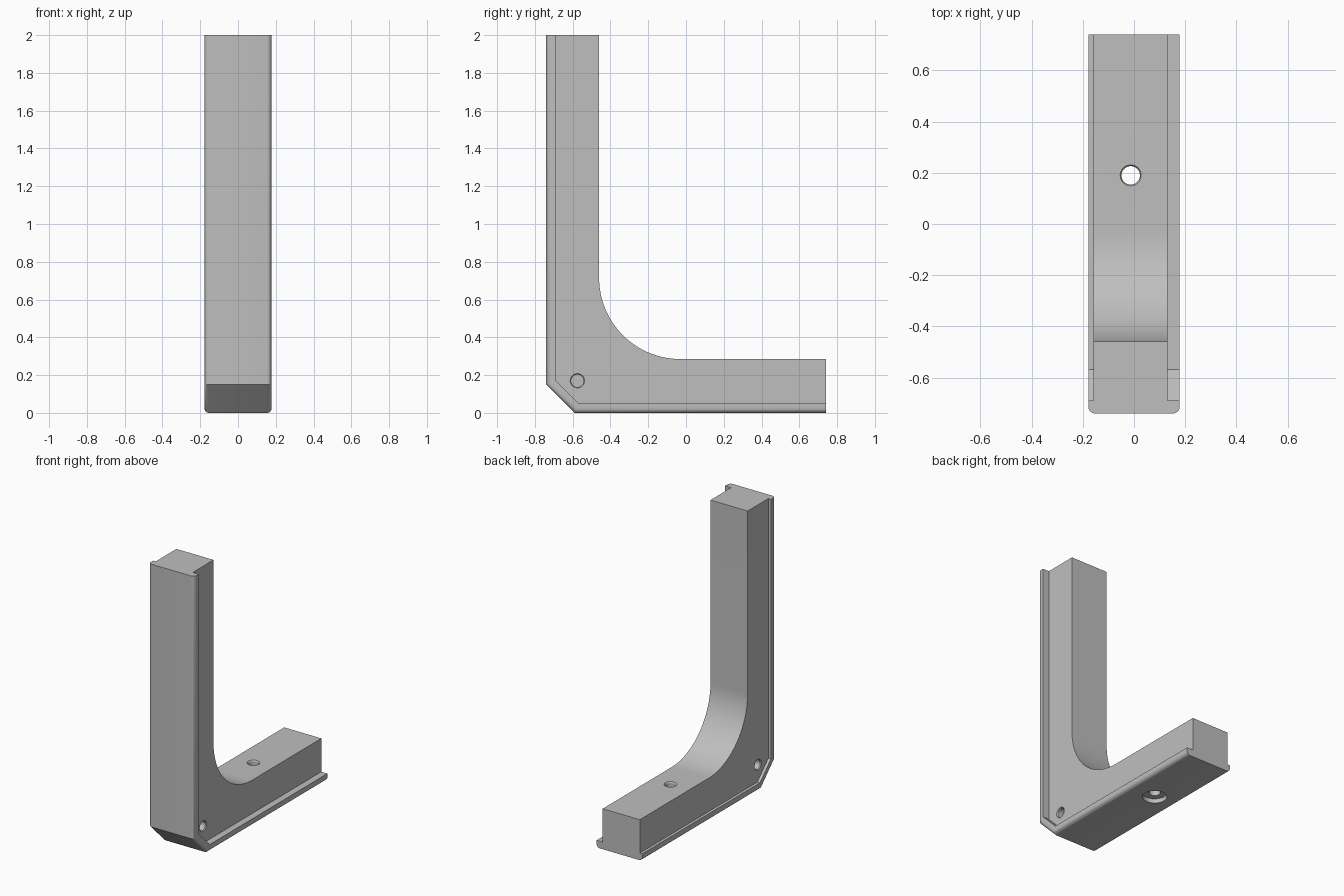
import bpy, bmesh, math
from mathutils import Matrix, Vector

cube = bpy.data.objects.get("Cube")
if cube:
    bpy.data.objects.remove(cube, do_unlink=True)

grey = bpy.data.materials.new("plain grey")
grey.use_nodes = True
grey.diffuse_color = (0.52, 0.52, 0.52, 1)
grey.node_tree.nodes["Principled BSDF"].inputs["Base Color"].default_value = grey.diffuse_color

HALF, BACK, TOP = 0.178, 0.74, 2.0
LIP = 0.05                       # thickness of the outer flange
INNER_L, INNER_R = 0.131, -0.158  # sides of the thick body


def add_object(name, bm):
    bmesh.ops.recalc_face_normals(bm, faces=bm.faces)
    mesh = bpy.data.meshes.new(name)
    bm.to_mesh(mesh)
    bm.free()
    mesh.materials.append(grey)
    ob = bpy.data.objects.new(name, mesh)
    bpy.context.collection.objects.link(ob)
    return ob


def prism(profile, x0, x1):
    """Extrude a (y, z) profile along x."""
    bm = bmesh.new()
    face = bm.faces.new([bm.verts.new((x0, y, z)) for y, z in profile])
    ext = bmesh.ops.extrude_face_region(bm, geom=[face])
    verts = [g for g in ext["geom"] if isinstance(g, bmesh.types.BMVert)]
    bmesh.ops.translate(bm, verts=verts, vec=(x1 - x0, 0, 0))
    return bm


def outer_path(d):
    """Outer L line with its chamfered corner, moved inwards by d."""
    k = d * math.tan(math.pi / 8)
    return [(-BACK + d, TOP), (-BACK + d, 0.15 + k), (-0.59 + k, d), (BACK, d)]


def bore(name, profile, place):
    """Turned cutter from (radius, height) pairs."""
    bm = bmesh.new()
    n = 40
    rings = [[bm.verts.new((r * math.cos(2 * math.pi * i / n),
                            r * math.sin(2 * math.pi * i / n), h))
              for i in range(n)] for r, h in profile]
    for a, b in zip(rings, rings[1:]):
        for i in range(n):
            j = (i + 1) % n
            bm.faces.new((a[i], a[j], b[j], b[i]))
    bm.faces.new(rings[0])
    bm.faces.new(rings[-1])
    bm.transform(place)
    ob = add_object(name, bm)
    ob.hide_render = True
    return ob


def combine(target, other, operation):
    mod = target.modifiers.new("combine", 'BOOLEAN')
    mod.operation, mod.solver, mod.object = operation, 'EXACT', other
    bpy.context.view_layer.objects.active = target
    bpy.ops.object.modifier_apply(modifier=mod.name)
    bpy.data.objects.remove(other, do_unlink=True)


# Thick L body with a large inner curve
R, CY, CZ = 0.43, -0.03, 0.715
curve = [(CY + R * math.cos(a), CZ + R * math.sin(a))
         for a in (math.pi * (1.5 - 0.5 * i / 32) for i in range(33))]
body = outer_path(0.025) + [(BACK, CZ - R)] + curve + [(CY - R, TOP)]
bracket = add_object("corner_bracket", prism(body, INNER_R, INNER_L))

# Wider outer flange with rounded long edges
bm = prism(outer_path(0) + outer_path(LIP)[::-1], -HALF, HALF)
outer = [Vector(p) for p in outer_path(0)]


def on_outer(v):
    return any((Vector((v.co.y, v.co.z)) - p).length < 1e-4 for p in outer)


edges = [e for e in bm.edges
         if abs(e.verts[0].co.x - e.verts[1].co.x) < 1e-4
         and all(on_outer(v) for v in e.verts)]
bmesh.ops.bevel(bm, geom=edges, offset=0.025, segments=6, profile=0.5, affect='EDGES')
combine(bracket, add_object("outer_flange", bm), 'UNION')

# Screw hole through the foot, with a recess underneath
top = CZ - R
screw = [(0.078, -0.02), (0.078, 0.03), (0.036, 0.03), (0.036, top - 0.008),
         (0.041, top), (0.041, top + 0.02)]
combine(bracket, bore("screw_hole_cutter", screw,
                      Matrix.Translation((-0.013, 0.19, 0))), 'DIFFERENCE')

# Blind pin holes on both sides of the corner
pin = [(0.033, -0.1), (0.033, -0.006), (0.038, 0), (0.038, 0.01)]
for x, turn in ((INNER_L, 1), (INNER_R, -1)):
    place = (Matrix.Translation((x, -0.575, 0.17))
             @ Matrix.Rotation(turn * math.pi / 2, 4, 'Y'))
    combine(bracket, bore("pin_hole_cutter", pin, place), 'DIFFERENCE')

# Smooth the curves, keep the edges sharp
bpy.ops.object.select_all(action='DESELECT')
bracket.select_set(True)
bpy.context.view_layer.objects.active = bracket
bpy.ops.object.shade_smooth_by_angle(angle=math.radians(30))
